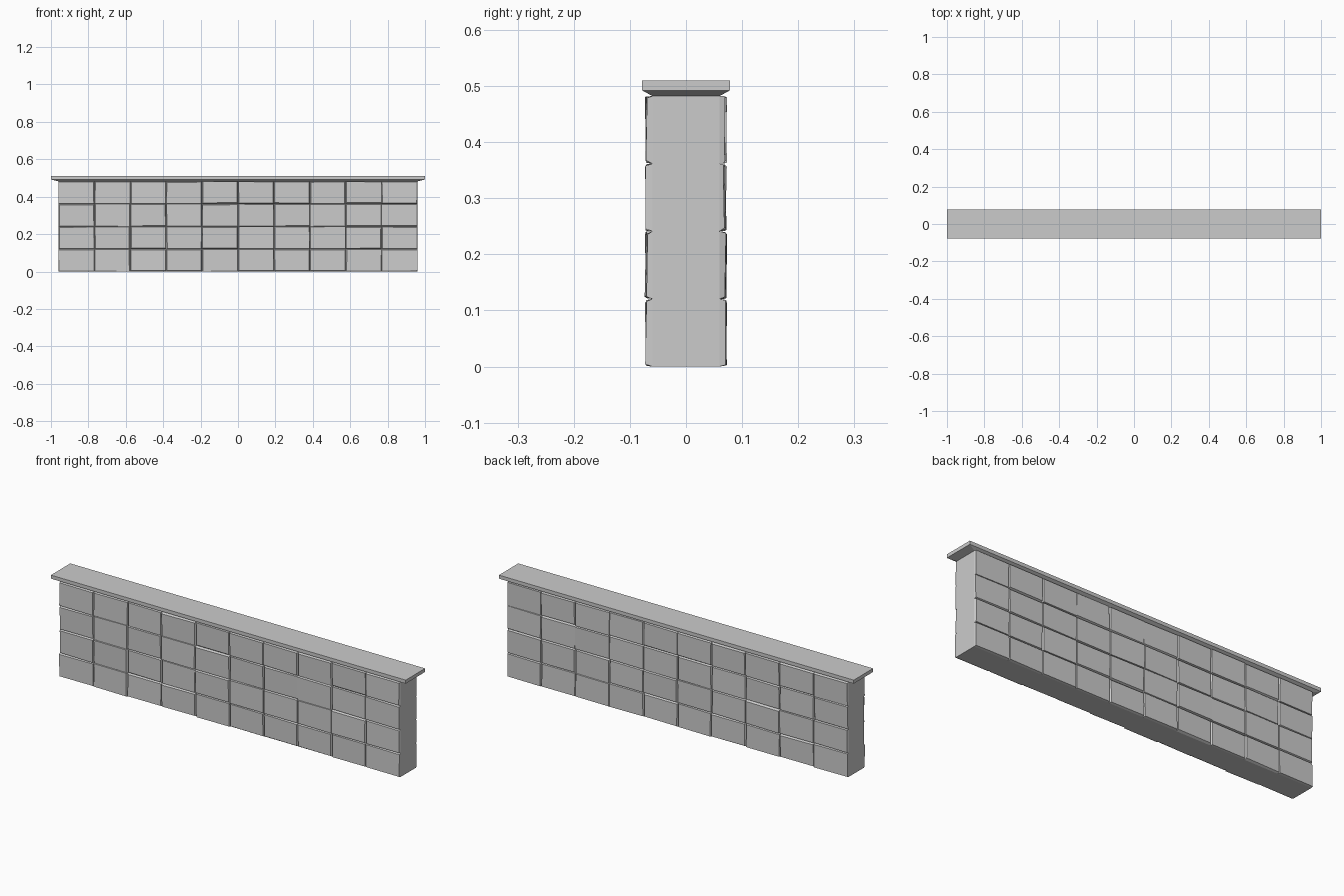
import bpy, bmesh, random

if "Cube" in bpy.data.objects:
    bpy.data.objects.remove(bpy.data.objects["Cube"])

random.seed(4)
HALF_X, HALF_Y, WALL_H = 0.96, 0.06, 0.482
COLS, ROWS = 10, 4


def mesh_object(name, bm):
    bmesh.ops.recalc_face_normals(bm, faces=bm.faces)
    mesh = bpy.data.meshes.new(name)
    bm.to_mesh(mesh)
    bm.free()
    obj = bpy.data.objects.new(name, mesh)
    bpy.context.collection.objects.link(obj)
    return obj


def ring(bm, x, y, z):
    return [bm.verts.new((sx * x, sy * y, z))
            for sx, sy in ((-1, -1), (1, -1), (1, 1), (-1, 1))]


def loft(name, sections):
    bm = bmesh.new()
    rings = [ring(bm, *s) for s in sections]
    bm.faces.new(rings[0])
    bm.faces.new(rings[-1])
    for a, b in zip(rings, rings[1:]):
        for i in range(4):
            j = (i + 1) % 4
            bm.faces.new((a[i], a[j], b[j], b[i]))
    return mesh_object(name, bm)


# Wall core and the coping slab with its sloped underside
loft("wall_core", [(HALF_X, HALF_Y, 0), (HALF_X, HALF_Y, WALL_H)])
loft("coping", [(HALF_X, HALF_Y, WALL_H), (1.0, 0.078, 0.492), (1.0, 0.078, 0.51)])


# Facing stones: shallow blocks with slightly skewed, tilted faces
def stone_face(name, side):
    bm = bmesh.new()
    w, h = 2 * HALF_X / COLS, WALL_H / ROWS
    for c in range(COLS):
        for r in range(ROWS):
            x0, z0 = -HALF_X + c * w, r * h
            depth = random.uniform(0.0085, 0.0115)
            tilt_x = random.uniform(-0.0015, 0.0015)
            tilt_z = random.uniform(-0.0015, 0.0015)
            left, right, low, high = [random.uniform(0.001, 0.006) for _ in range(4)]
            base, front = [], []
            for u, v in ((0, 0), (1, 0), (1, 1), (0, 1)):
                base.append(bm.verts.new((x0 + u * w, side * HALF_Y, z0 + v * h)))
                x = x0 + (w - right if u else left) + random.uniform(-0.001, 0.001)
                z = z0 + (h - high if v else low) + random.uniform(-0.001, 0.001)
                d = depth + (2 * u - 1) * tilt_x + (2 * v - 1) * tilt_z
                front.append(bm.verts.new((x, side * (HALF_Y + d), z)))
            bm.faces.new(front)
            bm.faces.new(base)
            for i in range(4):
                j = (i + 1) % 4
                bm.faces.new((base[i], base[j], front[j], front[i]))
    return mesh_object(name, bm)


stone_face("front_stones", -1)
stone_face("back_stones", 1)
